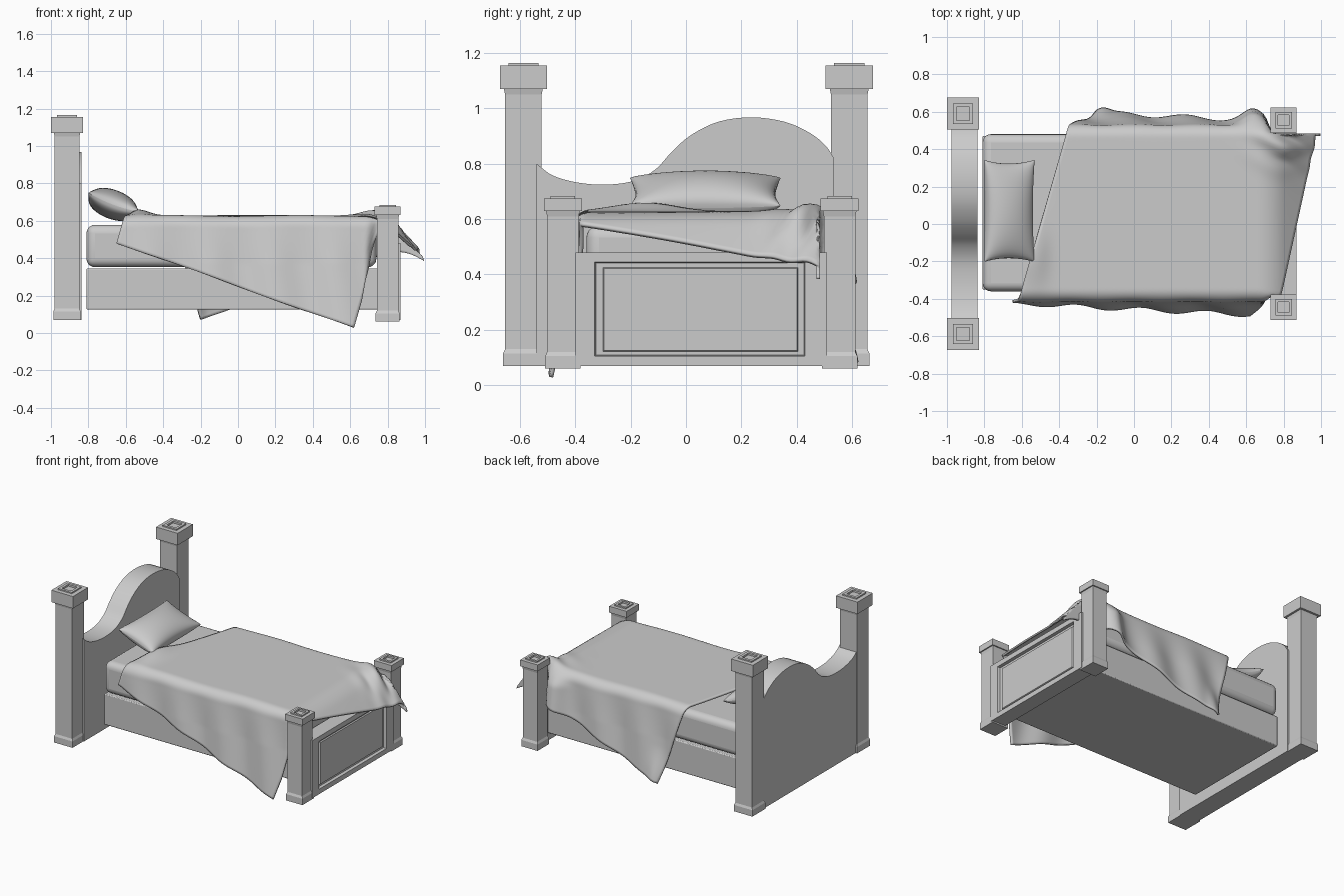
import bpy, math
from mathutils import Vector, Matrix

if "Cube" in bpy.data.objects:
    bpy.data.objects.remove(bpy.data.objects["Cube"])


def make(name, verts, faces, smooth=None):
    me = bpy.data.meshes.new(name)
    me.from_pydata([tuple(v) for v in verts], [], faces)
    me.update()
    ob = bpy.data.objects.new(name, me)
    bpy.context.collection.objects.link(ob)
    if smooth:
        bpy.ops.object.select_all(action='DESELECT')
        ob.select_set(True)
        bpy.context.view_layer.objects.active = ob
        bpy.ops.object.shade_smooth_by_angle(angle=math.radians(smooth))
    return ob


def loft(name, rings, smooth=None):
    """Skin a stack of equal-length closed rings and cap both ends."""
    n = len(rings[0])
    faces = [tuple(range(n))[::-1]]
    for k in range(len(rings) - 1):
        a, b = k * n, (k + 1) * n
        faces += [(a + i, a + (i + 1) % n, b + (i + 1) % n, b + i) for i in range(n)]
    faces.append(tuple(range((len(rings) - 1) * n, len(rings) * n)))
    return make(name, [p for r in rings for p in r], faces, smooth)


def rect_x(x, y0, y1, z0, z1):
    return [(x, y0, z0), (x, y1, z0), (x, y1, z1), (x, y0, z1)]


def box(name, x0, x1, y0, y1, z0, z1, bevel=0, segs=3):
    ob = loft(name, [rect_x(x0, y0, y1, z0, z1), rect_x(x1, y0, y1, z0, z1)], 40)
    if bevel:
        m = ob.modifiers.new("Bevel", 'BEVEL')
        m.width, m.segments = bevel, segs
        for p in ob.data.polygons:
            p.use_smooth = True
    return ob


def post(name, cx, cy, s, cap, z0, z_cap, z1):
    """Square post: plinth, shaft, cap and a raised, recessed top block."""
    prof = [(s + .006, z0), (s + .006, z0 + .045), (s - .001, z0 + .06), (s - .001, z_cap - .02),
            (s + .003, z_cap), (cap, z_cap), (cap, z1), (cap * .64, z1), (cap * .64, z1 + .009),
            (cap * .42, z1 + .009), (cap * .42, z1 - .004)]
    return loft(name, [[(cx + a * h, cy + b * h, z) for a, b in
                        ((-1, -1), (1, -1), (1, 1), (-1, 1))] for h, z in prof])


def grid_faces(nu, nv):
    return [(i * (nv + 1) + j, (i + 1) * (nv + 1) + j, (i + 1) * (nv + 1) + j + 1,
             i * (nv + 1) + j + 1) for i in range(nu) for j in range(nv)]


# Corner posts
for side, y in (("front", -.588), ("back", .59)):
    post("head_post_" + side, -.914, y, .067, .085, .07, 1.07, 1.155)
for side, y in (("front", -.445), ("back", .555)):
    post("foot_post_" + side, .80, y, .058, .069, .06, .63, .675)

# Headboard with a wave-shaped top
key = [(-.54, .80), (-.48, .757), (-.39, .732), (-.29, .725), (-.19, .738), (-.11, .78), (-.05, .845),
       (.02, .905), (.12, .953), (.24, .968), (.36, .951), (.45, .91), (.505, .865), (.535, .82)]
key = [Vector(p) for p in key]
pts = [2 * key[0] - key[1]] + key + [2 * key[-1] - key[-2]]
top = []
for a, b, c, d in zip(pts, pts[1:], pts[2:], pts[3:]):
    for k in range(4):
        t = k / 4
        top.append(.5 * (2 * b + (c - a) * t + (2 * a - 5 * b + 4 * c - d) * t * t
                         + (3 * b - a - 3 * c + d) * t ** 3))
top.append(key[-1])
outline = [(.535, .07), (-.54, .07)][::-1] + [tuple(p) for p in reversed(top)]
loft("headboard", [[(x, y, z) for y, z in outline] for x in (-.976, -.836)], 30)

# Footboard with a recessed panel
loft("footboard", [rect_x(.76, -.40, .51, .07, .48), rect_x(.868, -.40, .51, .07, .48),
                   rect_x(.868, -.33, .43, .105, .445), rect_x(.848, -.326, .426, .109, .441),
                   rect_x(.848, -.30, .405, .122, .425), rect_x(.856, -.296, .401, .126, .421)])

# Bed base and mattress
box("bed_base", -.81, .765, -.35, .47, .125, .345, .006, 2)
box("mattress", -.81, .74, -.36, .48, .352, .578, .045, 5)

# Pillow: puffed sheet pair with pulled corners
N = 24
pv, pf = [], []
for s in (1, -1):
    base = len(pv)
    for i in range(N + 1):
        for j in range(N + 1):
            u, v = (math.sin(math.pi / 2 * (2 * k / N - 1)) for k in (i, j))
            h = .078 * max(0, (1 - u * u) * (1 - v * v)) ** .42
            pv.append((.143 * u * (1 - .07 * (1 - v * v)), .272 * v * (1 - .07 * (1 - u * u)),
                       s * h + .012 * u * u * v * v))
    pf += [tuple(base + q for q in (f if s > 0 else f[::-1]))
           for f in ((a, b, c, d) for a, b, c, d in grid_faces(N, N))]
pillow = make("pillow", pv, pf, 80)
pillow.matrix_world = Matrix.Translation((-.67, .07, .687)) @ Matrix.Rotation(.36, 4, 'Y')


# Blanket: a skewed flat sheet folded down over both sides and the foot
def fold(e, r):
    """Outward run and drop of cloth of length e past a rounded edge."""
    if e <= 0:
        return 0, 0
    if e < r * math.pi / 2:
        return r * math.sin(e / r), r * (1 - math.cos(e / r))
    rest = e - r * math.pi / 2
    return r + .13 * rest, r + .99 * rest


def step(a, b, x):
    t = min(1, max(0, (x - a) / (b - a)))
    return t * t * (3 - 2 * t)


def drape(p):
    x, y = p
    f = max(0, x - .66)
    R = .15 / .7
    th = min(f / .15, 1) * .7
    rest = max(0, f - .15)
    fx = R * math.sin(th) + rest * math.cos(.7)
    fz = R * (1 - math.cos(th)) + rest * math.sin(.7)
    back = y > 0
    edge = .465 if back else -.35
    sgn = 1 if back else -1
    out, drop = fold(sgn * y - abs(edge), .06)
    yy = edge + sgn * out if out else y
    # side ripples, and gathering between the foot posts
    yy += sgn * min(1, drop / .25) * .012 * math.sin(19 * x + 3 * y)
    if back:
        yy += .05 * math.exp(-((x - .64) / .07) ** 2) * step(0, .1, drop)
        yy += .03 * math.exp(-((x + .17) / .05) ** 2) * step(.3, .55, drop)
    inner = min(yy, .478) if back else max(yy, -.378)
    k = step(.69, .75, x)
    yy += (inner - yy) * k
    xx = min(x, .66) + fx * (1 - .35 * step(0, .2, drop) * (not back))
    z = .62 - math.hypot(drop, fz * (1 - .9 * step(.05, .25, drop) * (not back)))
    # bunched cloth at the back foot corner, lifted head hem by the pillow
    g = math.exp(-((x - .85) / .16) ** 2 - ((y - .45) / .13) ** 2)
    z += g * (.045 + .022 * math.sin(38 * y + 22 * x))
    xx += g * .012 * math.sin(50 * y)
    z += .03 * math.exp(-((x + .53) / .07) ** 2 - ((y + .15) / .17) ** 2)
    z += .003 * math.sin(9 * x + 4 * y)
    return xx, yy, max(z, .008)


A, B, C = Vector((-.65, -.524)), Vector((.62, -.984)), Vector((-.2, 1.054))
NU, NV = 80, 110
cloth = [drape(A + (B - A) * (i / NU) + (C - A) * (j / NV))
         for i in range(NU + 1) for j in range(NV + 1)]
blanket = make("blanket", cloth, grid_faces(NU, NV), 60)
m = blanket.modifiers.new("Thickness", 'SOLIDIFY')
m.thickness, m.offset = .014, 0
